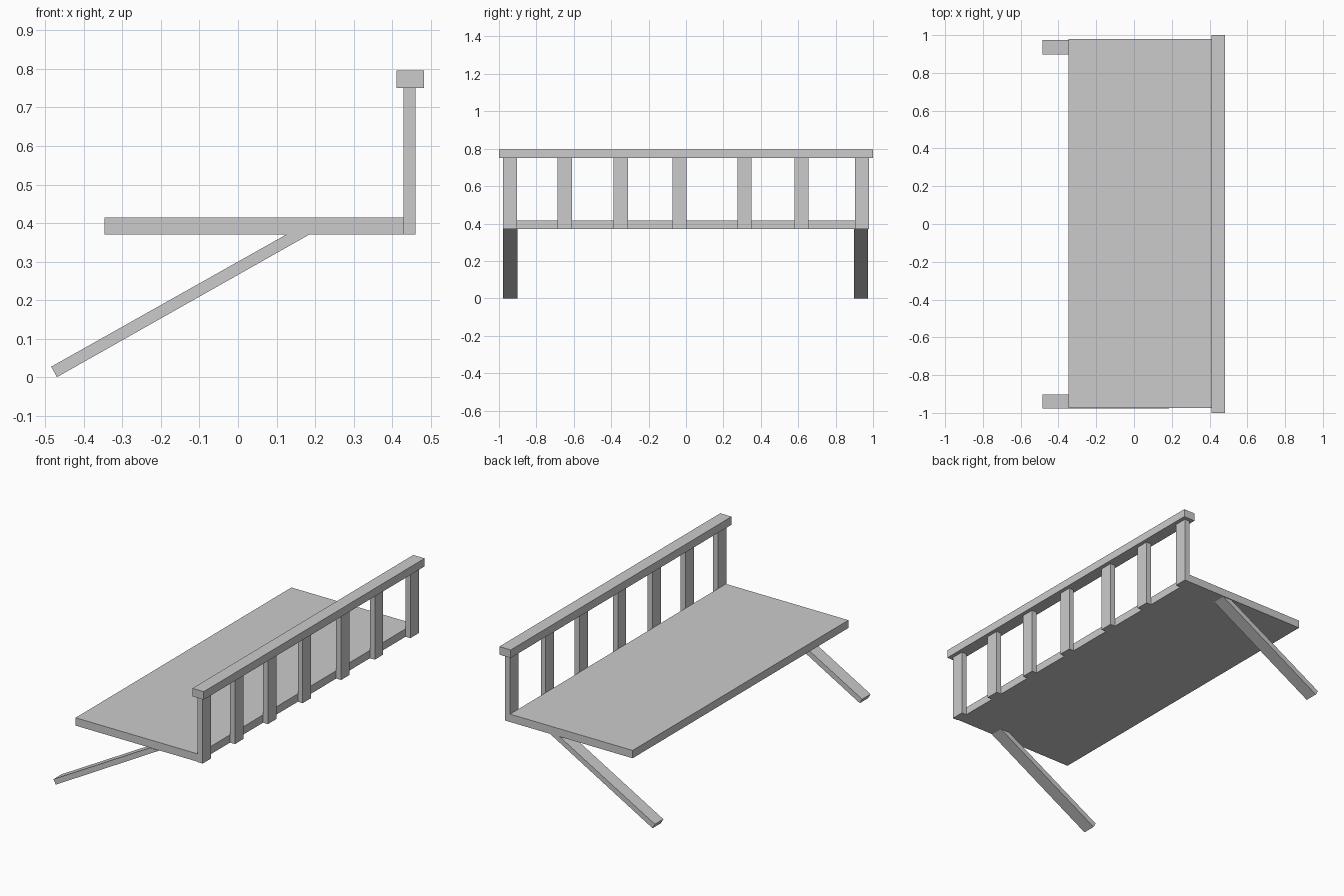
import bpy

if "Cube" in bpy.data.objects:
    bpy.data.objects.remove(bpy.data.objects["Cube"])


def prism(name, profile, y0, y1):
    """Extrude an x-z outline from y0 to y1."""
    n = len(profile)
    verts = [(x, y, z) for y in (y0, y1) for x, z in profile]
    faces = [tuple(range(n)), tuple(range(2 * n - 1, n - 1, -1))]
    faces += [(i, i + n, (i + 1) % n + n, (i + 1) % n) for i in range(n)]
    mesh = bpy.data.meshes.new(name)
    mesh.from_pydata(verts, [], faces)
    mesh.update()
    obj = bpy.data.objects.new(name, mesh)
    bpy.context.collection.objects.link(obj)
    return obj


def box(name, x0, x1, y0, y1, z0, z1):
    return prism(name, [(x0, z0), (x1, z0), (x1, z1), (x0, z1)], y0, y1)


# Seat slab
box("seat", -0.347, 0.43, -0.975, 0.979, 0.37, 0.415)

# Back posts fixed to the rear edge of the seat
for i, y in enumerate((-0.941, -0.648, -0.349, -0.035, 0.313, 0.618, 0.941)):
    box(f"back_post_{i + 1}", 0.43, 0.461, y - 0.038, y + 0.038, 0.37, 0.75)

# Top rail
box("top_rail", 0.411, 0.483, -1.0, 1.0, 0.75, 0.796)

# Slanted legs, cut flat where they meet the underside of the seat
leg = [(-0.470, 0.0), (0.185, 0.37), (0.125, 0.37), (-0.485, 0.027)]
for side, y in (("left", -0.940), ("right", 0.936)):
    prism(f"{side}_leg", leg, y - 0.038, y + 0.038)
